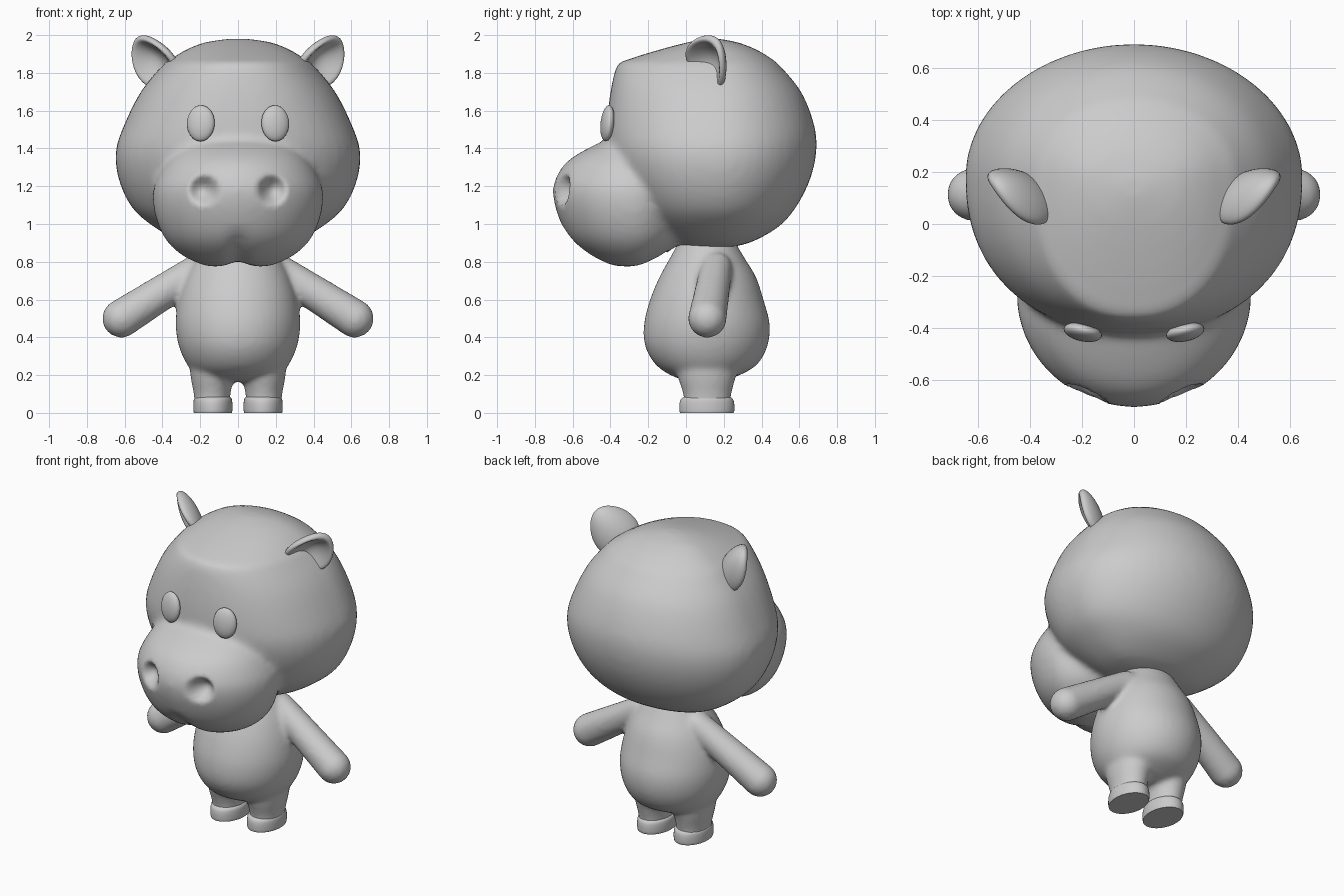
import bpy, bmesh, math
from mathutils import Vector, Matrix

if "Cube" in bpy.data.objects:
    bpy.data.objects.remove(bpy.data.objects["Cube"])


def catmull(rows, steps=5):
    """Smoothly interpolate a list of equal-length tuples."""
    out = []
    for i in range(len(rows) - 1):
        a, b = rows[max(i - 1, 0)], rows[i]
        c, d = rows[i + 1], rows[min(i + 2, len(rows) - 1)]
        for s in range(steps):
            t = s / steps
            out.append([0.5 * (2 * q + (r - p) * t + (2 * p - 5 * q + 4 * r - w) * t * t
                               + (3 * q - p - 3 * r + w) * t ** 3)
                        for p, q, r, w in zip(a, b, c, d)])
    return out + [list(rows[-1])]


def loft(bm, rows, mid, cx=0, n_front=2.0, seg=48):
    """Horizontal rings: (z, front y, back y, half width), widest at y = mid."""
    rings = []
    for z, yf, yb, hx in catmull(rows):
        m = min(max(mid, yf + 0.3 * (yb - yf)), yb - 0.3 * (yb - yf))
        ring = []
        for i in range(seg):
            a = 2 * math.pi * i / seg
            c, s = math.cos(a), math.sin(a)
            e = 2 / (n_front if s < 0 else 2.0)
            x = math.copysign(abs(c) ** e, c) * hx
            y = m + (abs(s) ** e * (yb - m) if s > 0 else -abs(s) ** e * (m - yf))
            ring.append(bm.verts.new((cx + x, y, z)))
        rings.append(ring)
    for lo, hi in zip(rings, rings[1:]):
        for i in range(seg):
            j = (i + 1) % seg
            bm.faces.new((lo[i], lo[j], hi[j], hi[i]))
    bm.faces.new(rings[0][::-1])
    bm.faces.new(rings[-1])


def capsule(bm, p0, p1, r0, r1):
    p0, p1 = Vector(p0), Vector(p1)
    rot = (p1 - p0).to_track_quat('Z', 'Y')
    for v in bmesh.ops.create_uvsphere(bm, u_segments=32, v_segments=17, radius=1)['verts']:
        top = v.co.z > 0
        v.co = (p1 if top else p0) + rot @ (v.co * (r1 if top else r0))


def finish(bm, name):
    me = bpy.data.meshes.new(name)
    bm.to_mesh(me)
    bm.free()
    ob = bpy.data.objects.new(name, me)
    bpy.context.collection.objects.link(ob)
    me.shade_smooth()
    return ob


def fuse(ob, voxel, smooth):
    """Union overlapping volumes into one softly blended skin."""
    r = ob.modifiers.new("fuse", 'REMESH')
    r.mode, r.voxel_size, r.use_smooth_shade = 'VOXEL', voxel, True
    s = ob.modifiers.new("soften", 'SMOOTH')
    s.factor, s.iterations = 0.5, smooth
    dg = bpy.context.evaluated_depsgraph_get()
    me = bpy.data.meshes.new_from_object(ob.evaluated_get(dg))
    ob.modifiers.clear()
    ob.data = me
    me.shade_smooth()


# Head and muzzle
bm = bmesh.new()
loft(bm, [(0.88, 0.0, 0.26, 0.18), (0.91, -0.08, 0.36, 0.31), (0.985, -0.2, 0.49, 0.445),
          (1.085, -0.29, 0.58, 0.56), (1.23, -0.37, 0.655, 0.63), (1.38, -0.415, 0.69, 0.648),
          (1.52, -0.42, 0.68, 0.605), (1.7, -0.40, 0.61, 0.515), (1.84, -0.365, 0.495, 0.40),
          (1.87, -0.31, 0.46, 0.36), (1.92, -0.15, 0.38, 0.28), (1.96, 0.0, 0.28, 0.18),
          (1.98, 0.1, 0.18, 0.06)], mid=0.18, n_front=2.25)
loft(bm, [(0.775, -0.40, -0.25, 0.17), (0.83, -0.51, -0.13, 0.29), (0.92, -0.615, -0.02, 0.385),
          (1.05, -0.68, 0.0, 0.44), (1.18, -0.705, 0.0, 0.45), (1.28, -0.67, 0.0, 0.41),
          (1.35, -0.605, 0.0, 0.36), (1.42, -0.48, 0.0, 0.28), (1.47, -0.36, 0.0, 0.18)],
     mid=-0.27)
head = finish(bm, "head")
fuse(head, 0.022, 8)
for v in head.data.vertices:
    x, y, z = v.co
    # nostrils
    if y < -0.45:
        d = math.hypot((abs(x) - 0.18) / 0.085, (z - 1.18) / 0.085)
        if d < 1:
            v.co.y += 0.085 * (1 - d * d) ** 1.5
    # lip cleft
    if z < 1.0 and y < -0.1:
        v.co.z += 0.025 * math.exp(-(x / 0.06) ** 2) * min(1, (1.0 - z) / 0.1)

# Torso, arms and legs
bm = bmesh.new()
loft(bm, [(0.165, 0.03, 0.18, 0.1), (0.19, -0.06, 0.26, 0.2), (0.25, -0.155, 0.37, 0.265),
          (0.35, -0.215, 0.43, 0.312), (0.47, -0.222, 0.443, 0.33), (0.6, -0.19, 0.41, 0.315),
          (0.72, -0.14, 0.37, 0.275), (0.82, -0.085, 0.31, 0.22), (0.94, -0.02, 0.24, 0.14)],
     mid=0.11)
for side in (-1, 1):
    capsule(bm, (side * 0.2, 0.16, 0.765), (side * 0.617, 0.113, 0.5), 0.085, 0.102)
    loft(bm, [(0.03, -0.01, 0.235, 0.092), (0.1, -0.015, 0.24, 0.097),
              (0.2, -0.045, 0.265, 0.115), (0.32, -0.06, 0.28, 0.12)], mid=0.11, cx=side * 0.137)
body = finish(bm, "body")
fuse(body, 0.016, 6)

for side, label in ((-1, "left"), (1, "right")):
    # Feet with flat soles
    bm = bmesh.new()
    loft(bm, [(0.0, -0.032, 0.252, 0.101), (0.015, -0.035, 0.256, 0.103),
              (0.05, -0.034, 0.255, 0.103), (0.075, -0.025, 0.247, 0.099),
              (0.09, 0.0, 0.225, 0.085)], mid=0.11, cx=side * 0.133)
    foot = finish(bm, label + "_foot")
    foot.data.set_sharp_from_angle(angle=math.radians(50))

    # Eyes
    bm = bmesh.new()
    m = (Matrix.Translation((side * 0.197, -0.416, 1.533))
         @ Matrix.Rotation(side * math.radians(12), 4, 'Z')
         @ Matrix.Rotation(math.radians(-6), 4, 'X')
         @ Matrix.Diagonal((0.075, 0.034, 0.096, 1)))
    bmesh.ops.create_uvsphere(bm, u_segments=24, v_segments=16, radius=1, matrix=m)
    finish(bm, label + "_eye")

    # Cupped ears: flattened spheres with a hollow facing forward and outward
    bm = bmesh.new()
    u = Vector((0.45, 0.68, -0.58)).normalized()
    n = u.cross(Vector((0.63, 0.13, 0.76))).normalized()
    w = n.cross(u)
    for v in bmesh.ops.create_uvsphere(bm, u_segments=32, v_segments=24, radius=1)['verts']:
        a, b, c = v.co
        r2 = a * a + b * b
        h = 0.055 * c + 0.035 * a * a - 0.02
        if c > 0:
            h -= 0.085 * max(0, 1 - r2 / 0.8) ** 1.2
        p = Vector((0.447, 0.115, 1.86)) + u * a * 0.14 * (1 - 0.18 * b) + w * b * 0.158 + n * h
        v.co = (side * p.x, p.y, p.z)
    if side < 0:
        bmesh.ops.reverse_faces(bm, faces=bm.faces)
    finish(bm, label + "_ear")
